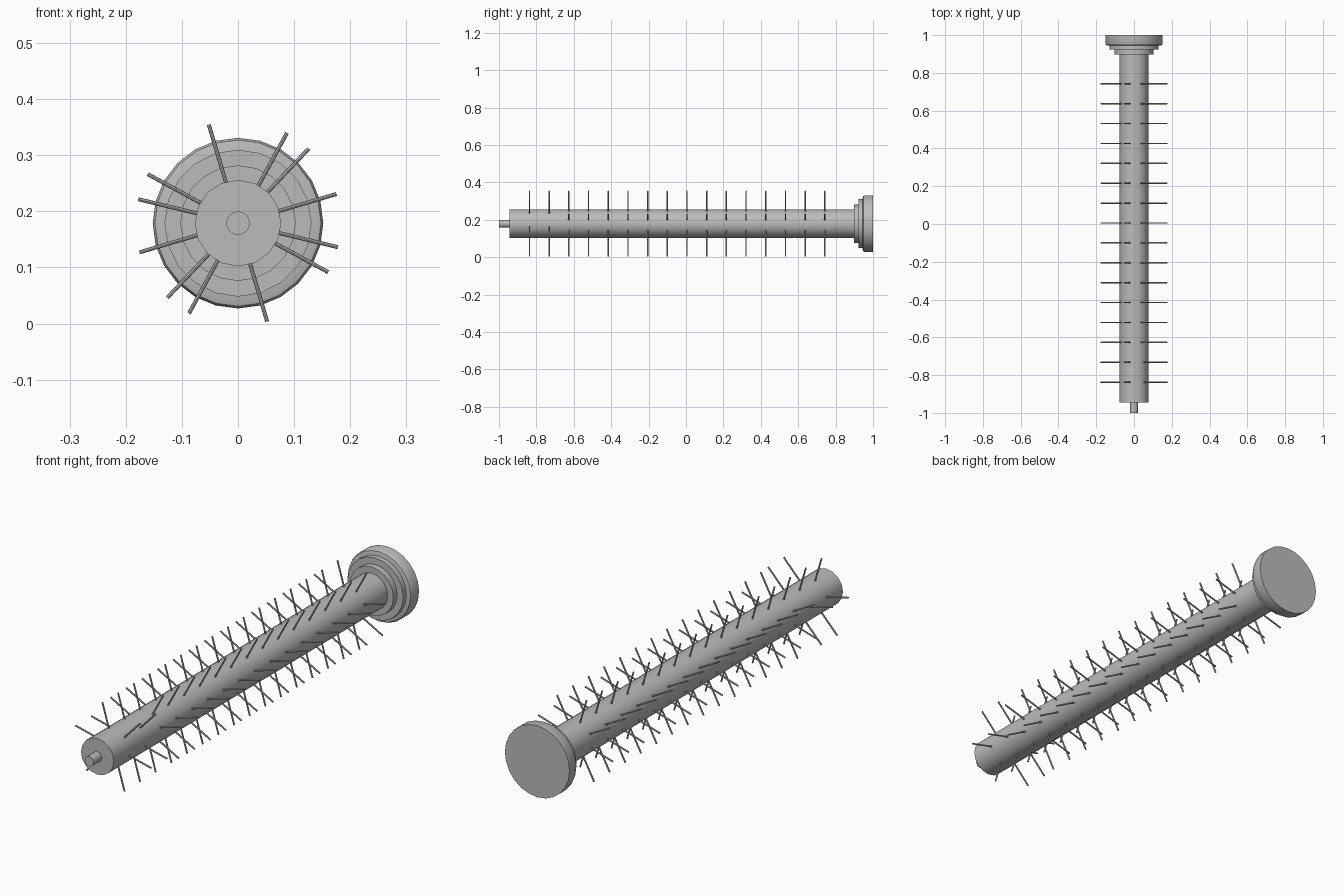
import bpy, bmesh, math
from mathutils import Matrix, Vector

if "Cube" in bpy.data.objects:
    bpy.data.objects.remove(bpy.data.objects["Cube"])

AXIS_Z = 0.179

steel = bpy.data.materials.new("grey steel")
steel.use_nodes = True
GREY = (0.5, 0.5, 0.5, 1)
steel.diffuse_color = GREY
steel.node_tree.nodes["Principled BSDF"].inputs["Base Color"].default_value = GREY


def finish(bm, name):
    bmesh.ops.recalc_face_normals(bm, faces=bm.faces)
    mesh = bpy.data.meshes.new(name)
    bm.to_mesh(mesh)
    bm.free()
    mesh.materials.append(steel)
    obj = bpy.data.objects.new(name, mesh)
    bpy.context.collection.objects.link(obj)
    bpy.ops.object.select_all(action='DESELECT')
    obj.select_set(True)
    bpy.context.view_layer.objects.active = obj
    bpy.ops.object.shade_smooth_by_angle(angle=math.radians(32))


def lathe(name, profile, sides):
    """Capped solid turned around the long axis from (radius, y) points."""
    bm = bmesh.new()
    rings = []
    for r, y in profile:
        angles = [math.tau * i / sides for i in range(sides)]
        rings.append([bm.verts.new((r * math.cos(a), y, AXIS_Z + r * math.sin(a)))
                      for a in angles])
    for a, b in zip(rings, rings[1:]):
        for i in range(sides):
            j = (i + 1) % sides
            bm.faces.new((a[i], a[j], b[j], b[i]))
    bm.faces.new(rings[0])
    bm.faces.new(rings[-1])
    finish(bm, name)


# Shaft, end pin and stepped flange
lathe("shaft", [(0.077, -0.945), (0.077, 0.9)], 16)
lathe("end_pin", [(0.021, -1), (0.021, -0.94)], 16)
lathe("inner_collar", [(0.103, 0.897), (0.103, 0.93)], 20)
lathe("outer_collar", [(0.131, 0.923), (0.131, 0.955)], 20)
lathe("end_flange", [(0.138, 0.945), (0.148, 0.948), (0.152, 0.956), (0.152, 1)], 24)


def tine_ring(bm, y, count):
    """Rods through the shaft, giving count evenly spaced tines."""
    for i in range(count // 2):
        angle = math.radians(106.5) + math.tau * i / count
        direction = Vector((math.cos(angle), 0, math.sin(angle)))
        turn = direction.to_track_quat('Z', 'Y').to_matrix().to_4x4()
        bmesh.ops.create_cone(bm, cap_ends=True, segments=8, radius1=0.0035,
                              radius2=0.0035, depth=0.366,
                              matrix=Matrix.Translation((0, y, AXIS_Z)) @ turn)


# Tines: two six-spoke rings at the front, eight-spoke rings behind
RINGS = 16
for name, first, last, count in (("front_tines", 0, 2, 6), ("main_tines", 2, RINGS, 8)):
    bm = bmesh.new()
    for k in range(first, last):
        tine_ring(bm, -0.837 + 0.1053 * k, count)
    finish(bm, name)
